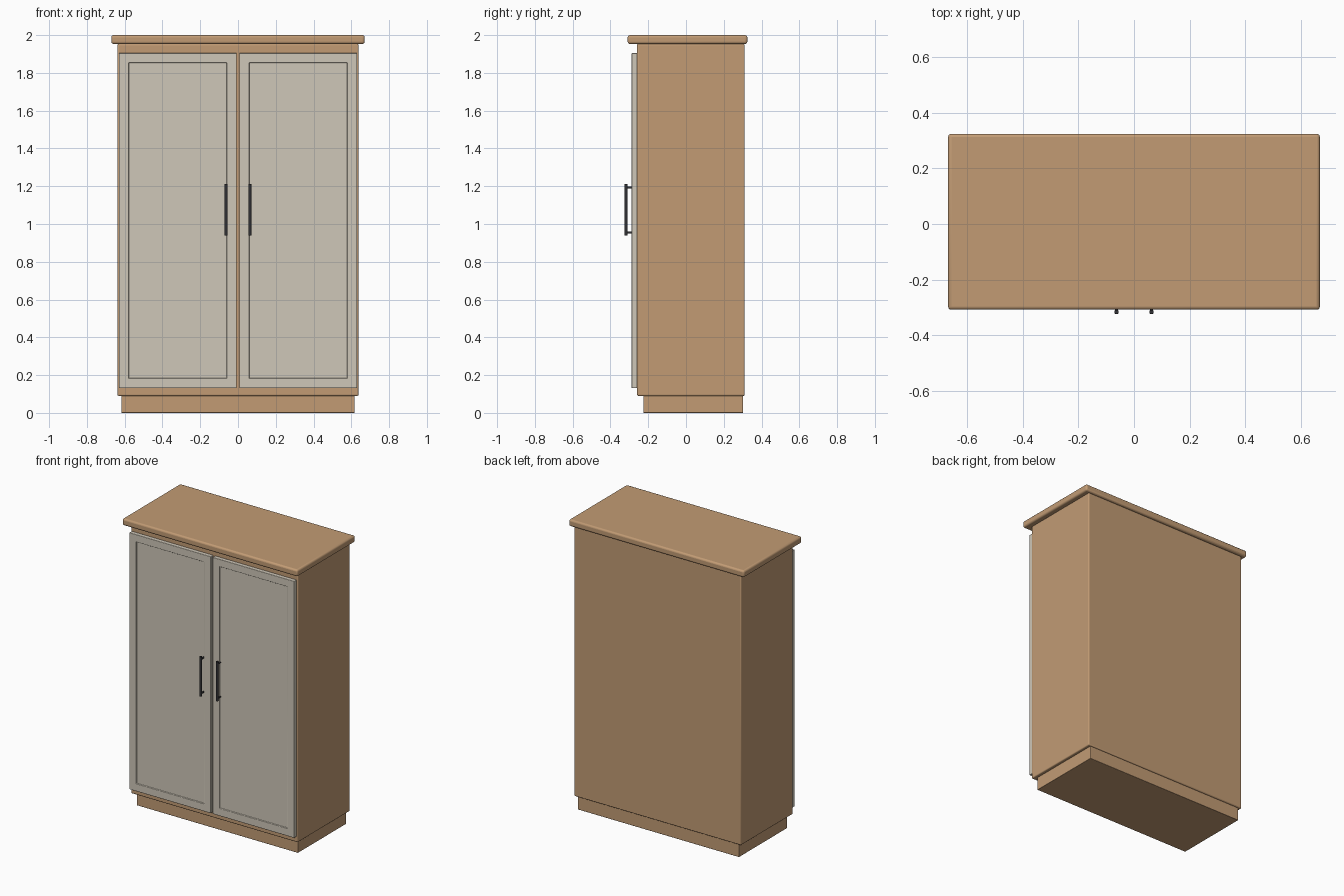
import bpy
import bmesh
import math

cube = bpy.data.objects.get("Cube")
if cube:
    bpy.data.objects.remove(cube, do_unlink=True)


def material(name, rgb):
    mat = bpy.data.materials.new(name)
    mat.use_nodes = True
    mat.diffuse_color = (*rgb, 1)
    mat.node_tree.nodes["Principled BSDF"].inputs["Base Color"].default_value = (*rgb, 1)
    return mat


wood = material("light oak", (0.54, 0.33, 0.175))
paint = material("warm grey paint", (0.62, 0.57, 0.48))
metal = material("black metal", (0.03, 0.03, 0.035))


def finish(obj, name, mat, bevel=0, segments=3):
    obj.name = name
    obj.data.materials.append(mat)
    if bevel:
        mod = obj.modifiers.new("Rounded edges", "BEVEL")
        mod.width = bevel
        mod.segments = segments
        mod.limit_method = "ANGLE"
    bpy.ops.object.shade_smooth_by_angle(angle=math.radians(35))
    return obj


def box(name, lo, hi, mat, bevel=0):
    """Box between two corners, with rounded edges."""
    bpy.ops.mesh.primitive_cube_add(size=1, location=[(a + b) / 2 for a, b in zip(lo, hi)])
    obj = bpy.context.object
    obj.scale = [b - a for a, b in zip(lo, hi)]
    bpy.ops.object.transform_apply(location=False, rotation=False, scale=True)
    return finish(obj, name, mat, bevel)


def rod(name, location, radius, length, mat, along_y=False):
    bpy.ops.mesh.primitive_cylinder_add(
        vertices=20, radius=radius, depth=length, location=location,
        rotation=(math.pi / 2 if along_y else 0, 0, 0))
    return finish(bpy.context.object, name, mat, 0.0015, 2)


def recess_front(obj, border, depth):
    """Sink a flat panel into the front face, leaving a frame."""
    bm = bmesh.new()
    bm.from_mesh(obj.data)
    bm.normal_update()
    front = min(bm.faces, key=lambda f: f.calc_center_median().y)
    bmesh.ops.inset_region(bm, faces=[front], thickness=border)
    bmesh.ops.translate(bm, verts=front.verts, vec=(0, 0, 0))
    bmesh.ops.inset_region(bm, faces=[front], thickness=0.001, depth=-depth)
    bm.to_mesh(obj.data)
    bm.free()


# Carcass
box("plinth", (-0.617, -0.226, 0), (0.617, 0.302, 0.095), wood, 0.003)
box("cabinet_body", (-0.638, -0.259, 0.09), (0.638, 0.311, 1.953), wood, 0.007)
box("top_board", (-0.67, -0.309, 1.953), (0.67, 0.325, 2), wood, 0.012)

# Doors with recessed panels, and bar handles
for side, s in (("left", 1), ("right", -1)):
    inner, outer = sorted((s * 0.007, s * 0.631))
    door = box(side + "_door", (inner, -0.288, 0.131), (outer, -0.259, 1.905), paint, 0.003)
    recess_front(door, 0.073, 0.008)
    x = s * 0.063
    rod(side + "_handle_bar", (x, -0.317, 1.075), 0.008, 0.274, metal)
    for level, z in (("lower", 0.955), ("upper", 1.193)):
        rod(f"{side}_handle_{level}_post", (x, -0.3, z), 0.0055, 0.034, metal, True)
